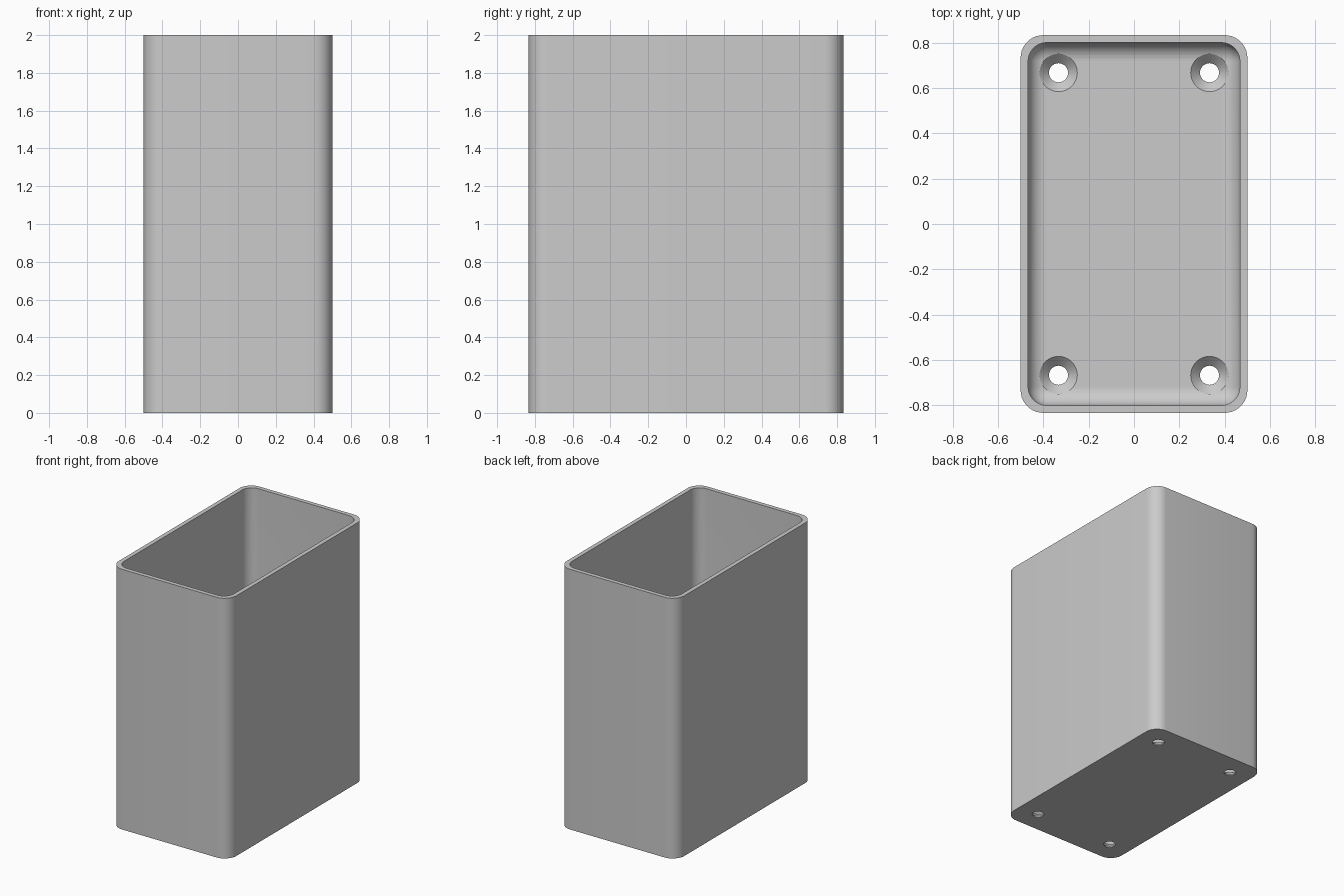
import bpy, bmesh
from math import sin, cos, pi, radians

if "Cube" in bpy.data.objects:
    bpy.data.objects.remove(bpy.data.objects["Cube"])

HALF_X, HALF_Y, HEIGHT = 0.5, 0.833, 2.0
WALL, FLOOR = 0.033, 0.05
OUTER_R, INNER_R, FILLET = 0.1, 0.083, 0.08
STEPS = 10

grey = bpy.data.materials.new("plain_grey")
grey.use_nodes = True
grey.diffuse_color = (0.6, 0.6, 0.6, 1)
grey.node_tree.nodes["Principled BSDF"].inputs["Base Color"].default_value = grey.diffuse_color


def rounded_loop(bm, hx, hy, r, z):
    """Ring of vertices around a rounded rectangle."""
    ring = []
    for q, (sx, sy) in enumerate([(1, 1), (-1, 1), (-1, -1), (1, -1)]):
        for i in range(STEPS + 1):
            a = (q + i / STEPS) * pi / 2
            ring.append(bm.verts.new((sx * (hx - r) + r * cos(a), sy * (hy - r) + r * sin(a), z)))
    return ring


def circle_loop(bm, x, y, r, z, n=48):
    return [bm.verts.new((x + r * cos(2 * pi * i / n), y + r * sin(2 * pi * i / n), z)) for i in range(n)]


def loft(bm, rings):
    """Skin a stack of rings and cap both ends."""
    for a, b in zip(rings, rings[1:]):
        for i in range(len(a)):
            j = (i + 1) % len(a)
            bm.faces.new((a[i], a[j], b[j], b[i]))
    bm.faces.new(rings[0][::-1])
    bm.faces.new(rings[-1])


def make_object(name, bm):
    bmesh.ops.recalc_face_normals(bm, faces=bm.faces)
    mesh = bpy.data.meshes.new(name)
    bm.to_mesh(mesh)
    bm.free()
    mesh.materials.append(grey)
    obj = bpy.data.objects.new(name, mesh)
    bpy.context.collection.objects.link(obj)
    return obj


# Open box: outer wall, rim, inner wall, filleted floor
bm = bmesh.new()
rings = [rounded_loop(bm, HALF_X, HALF_Y, OUTER_R, z) for z in (0, HEIGHT)]
ix, iy = HALF_X - WALL, HALF_Y - WALL
rings.append(rounded_loop(bm, ix, iy, INNER_R, HEIGHT))
for i in range(STEPS + 1):
    a = i / STEPS * pi / 2
    inset = FILLET * (1 - cos(a))
    rings.append(rounded_loop(bm, ix - inset, iy - inset, INNER_R - inset,
                              FLOOR + FILLET * (1 - sin(a))))
loft(bm, rings)
box = make_object("open_box", bm)

# Countersunk screw hole cutters
bm = bmesh.new()
for x in (-0.333, 0.333):
    for y in (-0.667, 0.667):
        profile = [(0.042, -0.1), (0.042, FLOOR - 0.041), (0.083, FLOOR), (0.083, FLOOR + 0.1)]
        loft(bm, [circle_loop(bm, x, y, r, z) for r, z in profile])
cutter = make_object("screw_hole_cutter", bm)
cutter.hide_render = True

# Cut the holes, then shade
bpy.context.view_layer.objects.active = box
box.select_set(True)
cut = box.modifiers.new("screw_holes", "BOOLEAN")
cut.operation, cut.solver, cut.object = "DIFFERENCE", "EXACT", cutter
bpy.ops.object.modifier_apply(modifier=cut.name)
bpy.data.objects.remove(cutter)
bpy.ops.object.shade_smooth_by_angle(angle=radians(30))
